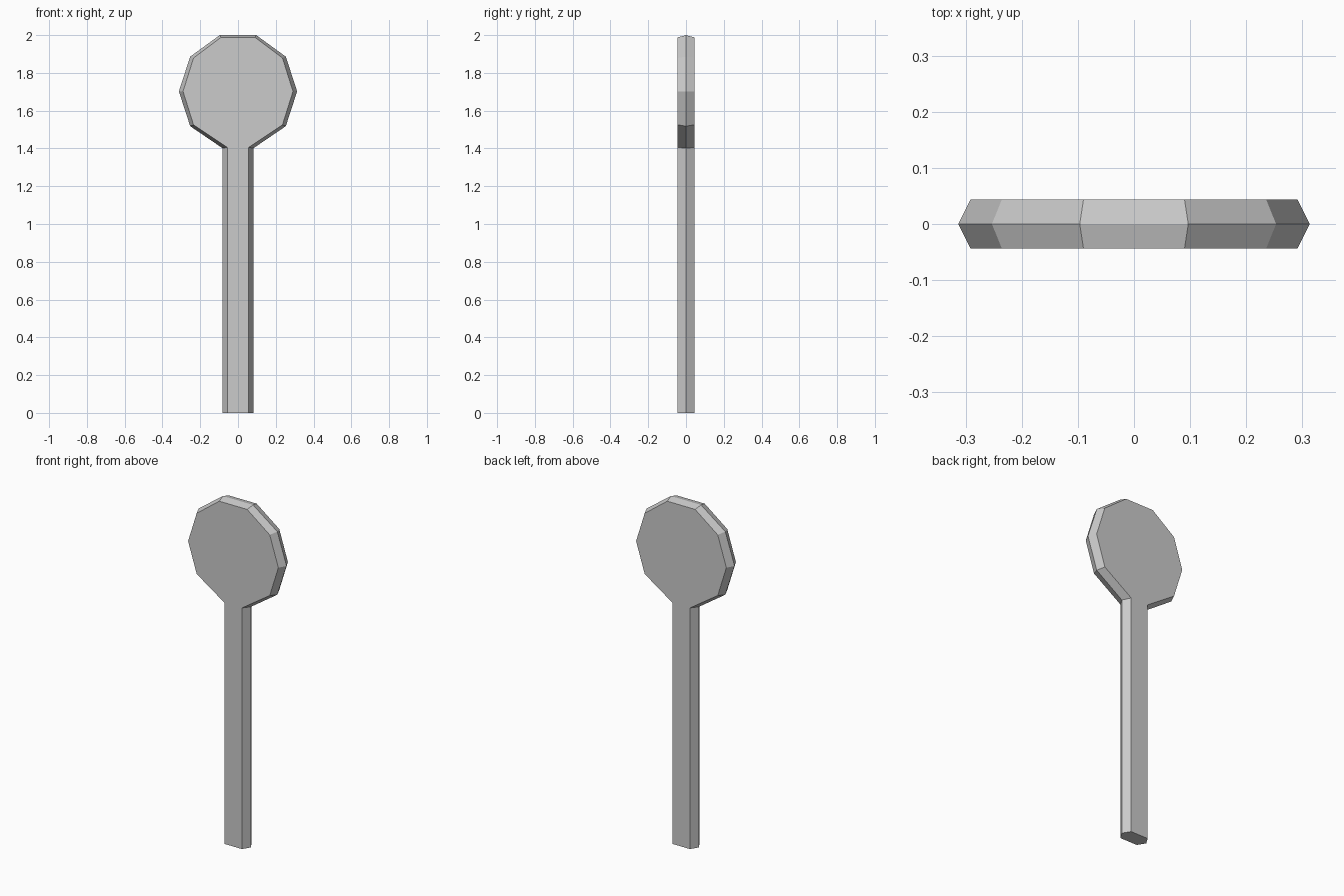
import bpy, bmesh
from math import cos, sin, radians

if "Cube" in bpy.data.objects:
    bpy.data.objects.remove(bpy.data.objects["Cube"])


def outline(rx, rz, neck_x, neck_z, cz=1.702):
    """Closed paddle outline: ten-sided head running into a straight handle."""
    right = [(neck_x, 0.0), (neck_x, neck_z)]
    right += [(rx * cos(radians(a)), cz + rz * sin(radians(a))) for a in (-36, 0, 36, 72)]
    return right + [(-x, z) for x, z in reversed(right)]


# Wide ridge outline in the middle, smaller outline on both flat faces
ridge = outline(0.313, 0.313, 0.083, 1.402)
face = outline(0.291, 0.301, 0.056, 1.405)

bm = bmesh.new()
rings = [[bm.verts.new((x, y, z)) for x, z in pts]
         for pts, y in ((face, -0.044), (ridge, 0.0), (face, 0.044))]

# Bevelled rim
n = len(ridge)
for a, b in zip(rings, rings[1:]):
    for i in range(n):
        j = (i + 1) % n
        if j:  # the underside is closed by one cap
            bm.faces.new((a[i], a[j], b[j], b[i]))

# Flat front and back, handle end
bm.faces.new(rings[0])
bm.faces.new(rings[2][::-1])
bm.faces.new([r[0] for r in rings] + [r[-1] for r in reversed(rings)])
bmesh.ops.recalc_face_normals(bm, faces=bm.faces)

mesh = bpy.data.meshes.new("paddle")
bm.to_mesh(mesh)
bm.free()
bpy.context.collection.objects.link(bpy.data.objects.new("paddle", mesh))
